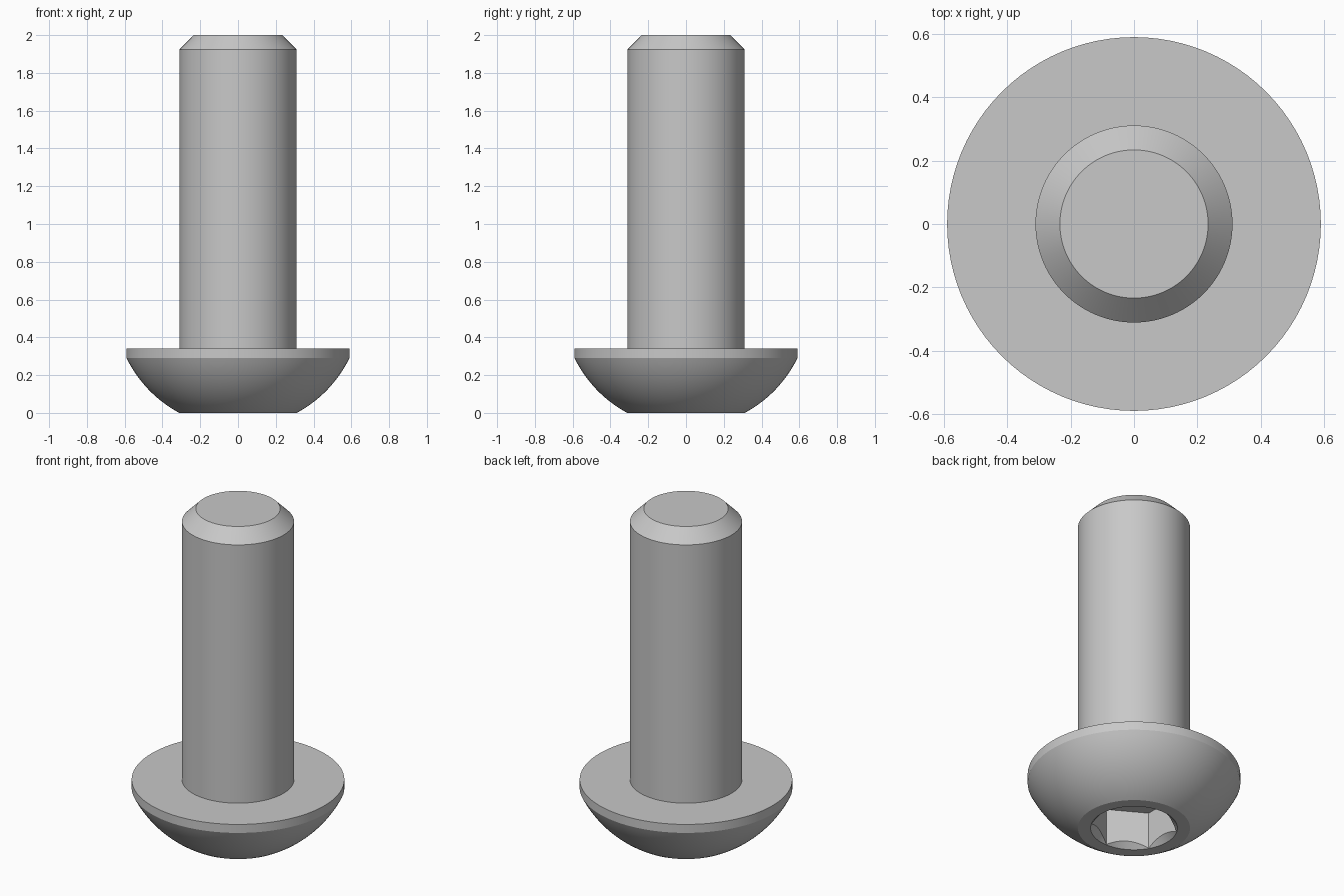
import bpy, bmesh, math

cube = bpy.data.objects.get("Cube")
if cube:
    bpy.data.objects.remove(cube, do_unlink=True)

# Single plain grey metal
steel = bpy.data.materials.new("grey_steel")
steel.use_nodes = True
COLOR = (0.58, 0.58, 0.58, 1)
steel.diffuse_color = COLOR
steel.node_tree.nodes["Principled BSDF"].inputs["Base Color"].default_value = COLOR


def lathe(name, profile, sides, turn=0.0):
    """Closed solid of revolution from (radius, height) points, bottom to top."""
    bm = bmesh.new()
    rings = []
    for r, z in profile:
        angles = [turn + 2 * math.pi * i / sides for i in range(sides)]
        rings.append([bm.verts.new((r * math.cos(a), r * math.sin(a), z)) for a in angles])
    for low, high in zip(rings, rings[1:]):
        for i in range(sides):
            j = (i + 1) % sides
            bm.faces.new((low[i], low[j], high[j], high[i]))
    bm.faces.new(rings[0][::-1])
    bm.faces.new(rings[-1])
    mesh = bpy.data.meshes.new(name)
    bm.to_mesh(mesh)
    bm.free()
    mesh.materials.append(steel)
    obj = bpy.data.objects.new(name, mesh)
    bpy.context.collection.objects.link(obj)
    return obj


SHANK_R, HEAD_R, HEAD_H, RIM_Z = 0.311, 0.59, 0.342, 0.29
CHAMFER = 0.077

# Domed head: arc of a sphere centred on the axis, then a short rim
centre = (HEAD_R**2 + RIM_Z**2 - SHANK_R**2) / (2 * RIM_Z)
radius = math.hypot(SHANK_R, centre)
start = math.atan2(SHANK_R, centre)
end = math.atan2(HEAD_R, centre - RIM_Z)
STEPS = 16
profile = []
for i in range(STEPS + 1):
    a = start + (end - start) * i / STEPS
    profile.append((radius * math.sin(a), centre - radius * math.cos(a)))
profile.append((HEAD_R, HEAD_H))

# Shank with a chamfered tip
profile += [(SHANK_R, HEAD_H), (SHANK_R, 2 - CHAMFER), (SHANK_R - CHAMFER, 2)]
screw = lathe("button_head_screw", profile, 96)

# Hexagonal socket with a conical lead-in, cut into the head
SOCKET_R = 0.239
hexagon = lathe("hex_socket_cutter", [(SOCKET_R, -0.1), (SOCKET_R, 0.225)], 6, math.pi / 2)
lead_in = lathe("lead_in_cutter", [(SOCKET_R + 0.052, -0.05), (SOCKET_R - 0.058, 0.06)], 96)

bpy.ops.object.select_all(action="DESELECT")
bpy.context.view_layer.objects.active = screw
screw.select_set(True)
for cutter in (hexagon, lead_in):
    cutter.hide_render = True
    mod = screw.modifiers.new("socket", "BOOLEAN")
    mod.operation = "DIFFERENCE"
    mod.solver = "EXACT"
    mod.object = cutter
    bpy.ops.object.modifier_apply(modifier=mod.name)
    bpy.data.objects.remove(cutter, do_unlink=True)

# Smooth round surfaces, crisp edges
bpy.ops.object.shade_smooth_by_angle(angle=math.radians(20))
